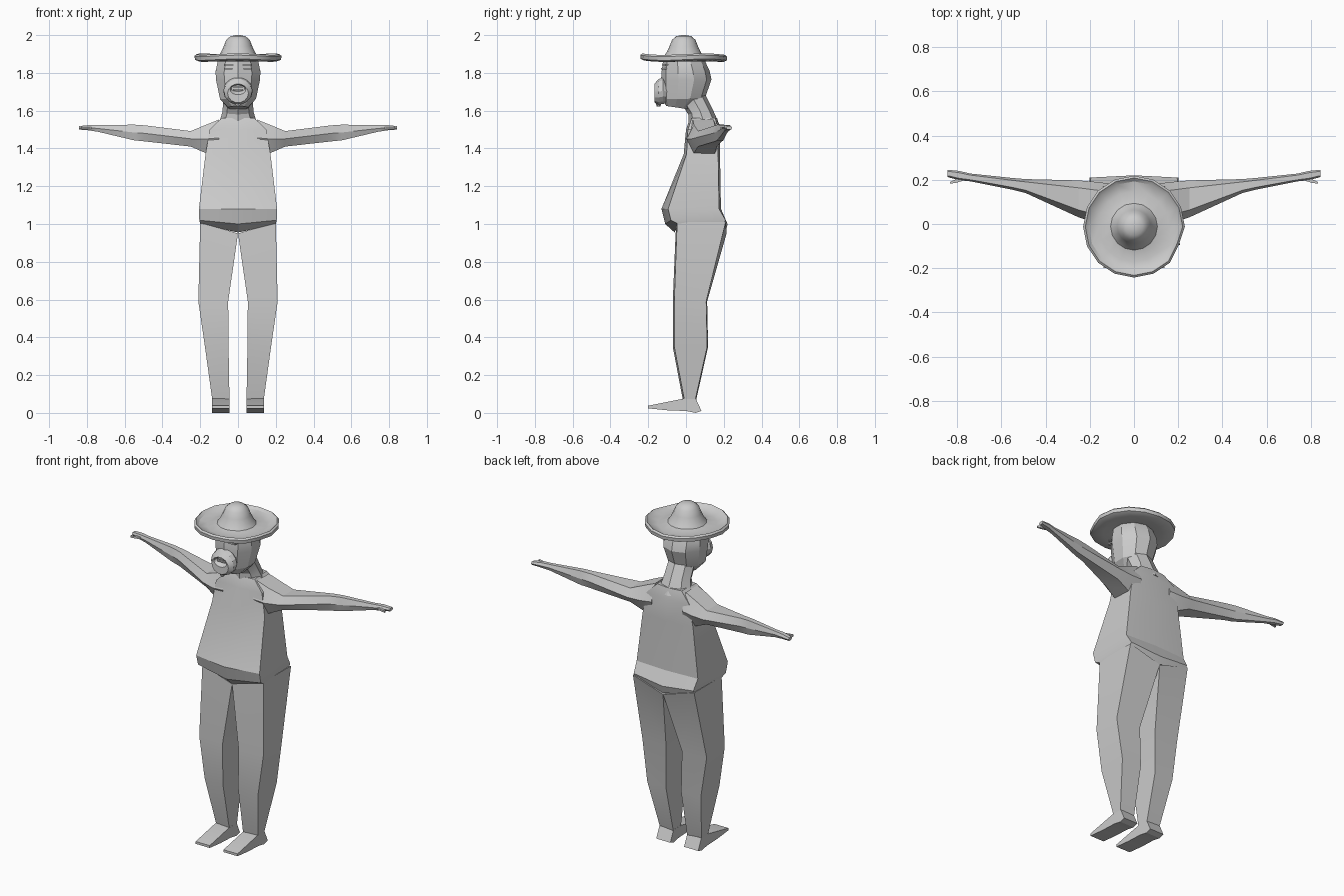
import bpy, bmesh, math
from mathutils import Vector

grey = bpy.data.materials.new("plain_grey")
grey.diffuse_color = (0.6, 0.6, 0.6, 1)


def loft(name, rings, mirror=False, caps=True, closed=False, angle=22):
    """Skin a list of equal-length point rings."""
    bm = bmesh.new()
    vs = [[bm.verts.new(p) for p in r] for r in rings]
    n = len(rings[0])
    pairs = list(zip(vs, vs[1:])) + ([(vs[-1], vs[0])] if closed else [])
    for a, b in pairs:
        for i in range(n):
            j = (i + 1) % n
            bm.faces.new((a[i], a[j], b[j], b[i]))
    if caps and not closed:
        bm.faces.new(vs[0])
        bm.faces.new(vs[-1])
    bmesh.ops.remove_doubles(bm, verts=bm.verts, dist=1e-5)
    bmesh.ops.recalc_face_normals(bm, faces=bm.faces)
    me = bpy.data.meshes.new(name)
    bm.to_mesh(me)
    bm.free()
    me.materials.append(grey)
    ob = bpy.data.objects.new(name, me)
    bpy.context.collection.objects.link(ob)
    if mirror:
        ob.modifiers.new("mirror", 'MIRROR').use_mirror_merge = False
    bpy.ops.object.select_all(action='DESELECT')
    ob.select_set(True)
    bpy.context.view_layer.objects.active = ob
    bpy.ops.object.shade_smooth_by_angle(angle=math.radians(angle))
    return ob


def oval(n, w, yf, yb, zf, zb, start=-90):
    """Level or tilted oval ring from front yf to back yb."""
    out = []
    for i in range(n):
        a = math.radians(start + 360 * i / n)
        t = (math.sin(a) + 1) / 2
        out.append((w * math.cos(a), yf + (yb - yf) * t, zf + (zb - zf) * t))
    return out


def block(name, x0, x1, y0, y1, z0, z1, mirror=False):
    return loft(name, [[(x, y0, z0), (x, y1, z0), (x, y1, z1), (x, y0, z1)]
                       for x in (x0, x1)], mirror)


# Torso: boxy rings with a bulging belly and a centre crease
def torso_ring(z, w, wb, yf, yb, bulge, dip=0):
    return [(0, yf, z - dip), (w, yf + bulge, z), (wb, yb - 0.01, z),
            (0, yb, z - dip), (-wb, yb - 0.01, z), (-w, yf + bulge, z)]


loft("torso", [torso_ring(*r) for r in [
    (1.0, 0.20, 0.19, -0.06, 0.21, 0.02, 0.045),
    (1.02, 0.205, 0.195, -0.11, 0.22, 0.03, 0.02),
    (1.08, 0.207, 0.20, -0.13, 0.185, 0.035),
    (1.37, 0.172, 0.165, -0.012, 0.18, 0.015),
    (1.50, 0.15, 0.14, 0.0, 0.18, 0.01),
    (1.56, 0.088, 0.08, 0.02, 0.165, 0.01)]])

# Arms: hexagonal sections tapering to the wrist and hand
arm = []
for x, yf, yb, z0, z1 in [(0.10, 0.0, 0.182, 1.36, 1.553), (0.17, 0.005, 0.19, 1.375, 1.525),
                          (0.25, 0.03, 0.197, 1.41, 1.492), (0.49, 0.14, 0.203, 1.437, 1.522),
                          (0.55, 0.155, 0.208, 1.443, 1.526), (0.74, 0.193, 0.228, 1.488, 1.523),
                          (0.79, 0.198, 0.24, 1.496, 1.524), (0.842, 0.212, 0.245, 1.50, 1.518)]:
    d, zm = (yb - yf) * 0.2, (z0 + z1) / 2
    arm.append([(x, yf, zm), (x, yf + d, z1), (x, yb - d, z1),
                (x, yb, zm), (x, yb - d, z0), (x, yf + d, z0)])
loft("arm", arm, True)
loft("thumb", [[(x, y - r, 1.503), (x, y + r, 1.503), (x, y + r, 1.514), (x, y - r, 1.514)]
               for x, y, r in [(0.775, 0.207, 0.012), (0.805, 0.194, 0.008), (0.832, 0.186, 0.004)]], True)


# Legs: four-sided columns
def leg_ring(zi, zo, xi, xo, yf, yb):
    return [(xi, yf, zi), (xo, yf + 0.008, zo), (xo, yb - 0.005, zo), (xi, yb, zi)]


loft("leg", [leg_ring(*r) for r in [
    (0.95, 1.01, 0.0, 0.20, -0.055, 0.215), (0.59, 0.59, 0.052, 0.21, -0.07, 0.112),
    (0.35, 0.35, 0.05, 0.175, -0.07, 0.117), (0.06, 0.06, 0.045, 0.135, -0.015, 0.052)]], True)

# Feet: side outline swept across the width
outline = [(0.052, 0.075), (-0.015, 0.075), (-0.20, 0.038), (-0.20, 0.024),
           (-0.10, 0.014), (0.0, 0.01), (0.05, 0.0), (0.082, 0.01)]
loft("foot", [[(x, y, z) for y, z in outline] for x in (0.045, 0.137)], True)

# Neck and head
loft("neck", [oval(8, 0.102, 0.015, 0.18, 1.535, 1.52), oval(8, 0.082, 0.012, 0.14, 1.58, 1.61),
              oval(8, 0.078, -0.02, 0.10, 1.63, 1.69)])
loft("head", [oval(10, *r) for r in [
    (0.055, -0.105, 0.03, 1.625, 1.605), (0.10, -0.125, 0.10, 1.66, 1.665),
    (0.122, -0.132, 0.135, 1.76, 1.765), (0.125, -0.13, 0.125, 1.80, 1.81),
    (0.11, -0.12, 0.095, 1.875, 1.875), (0.08, -0.09, 0.06, 1.92, 1.92)]])

# Closed eyelids
block("eyelid", 0.028, 0.072, -0.132, -0.08, 1.818, 1.826, True)
block("brow", 0.025, 0.075, -0.127, -0.08, 1.838, 1.844, True)

# Beard: rounded ring around a recessed mouth
beard = []
for rx, rz, y, zc in [(0.06, 0.055, -0.09, 1.70), (0.078, 0.072, -0.122, 1.705),
                      (0.074, 0.069, -0.146, 1.70), (0.055, 0.05, -0.168, 1.692),
                      (0.042, 0.028, -0.166, 1.712), (0.036, 0.017, -0.145, 1.718)]:
    beard.append([(rx * math.cos(math.tau * i / 14), y, zc + rz * math.sin(math.tau * i / 14))
                  for i in range(14)])
loft("beard", beard)
for z in (1.712, 1.726):
    block("lip", -0.026, 0.026, -0.156, -0.14, z - 0.004, z + 0.004)
loft("chin_tuft", [oval(6, 0.03, -0.165, -0.125, 1.655, 1.655),
                   oval(6, 0.008, -0.155, -0.135, 1.622, 1.622)])

# Hat: lathed crown and dished brim with a slightly uneven rim
hat = []
for k, (r, z) in enumerate([(0.012, 2.0), (0.04, 1.994), (0.062, 1.975), (0.076, 1.94),
                            (0.09, 1.91), (0.106, 1.888), (0.16, 1.876), (0.205, 1.886),
                            (0.22, 1.899), (0.23, 1.89), (0.228, 1.87), (0.21, 1.862),
                            (0.16, 1.86), (0.10, 1.868), (0.07, 1.93)]):
    ring = []
    for i in range(16):
        a = math.tau * i / 16
        rim = 7 <= k <= 11
        q = r * (0.95 if rim and i == 15 else 1)
        ring.append((q * math.cos(a), -0.012 + q * math.sin(a),
                     z + (0.004 * math.sin(3 * a) if rim else 0)))
    hat.append(ring)
loft("hat", hat, angle=30)
